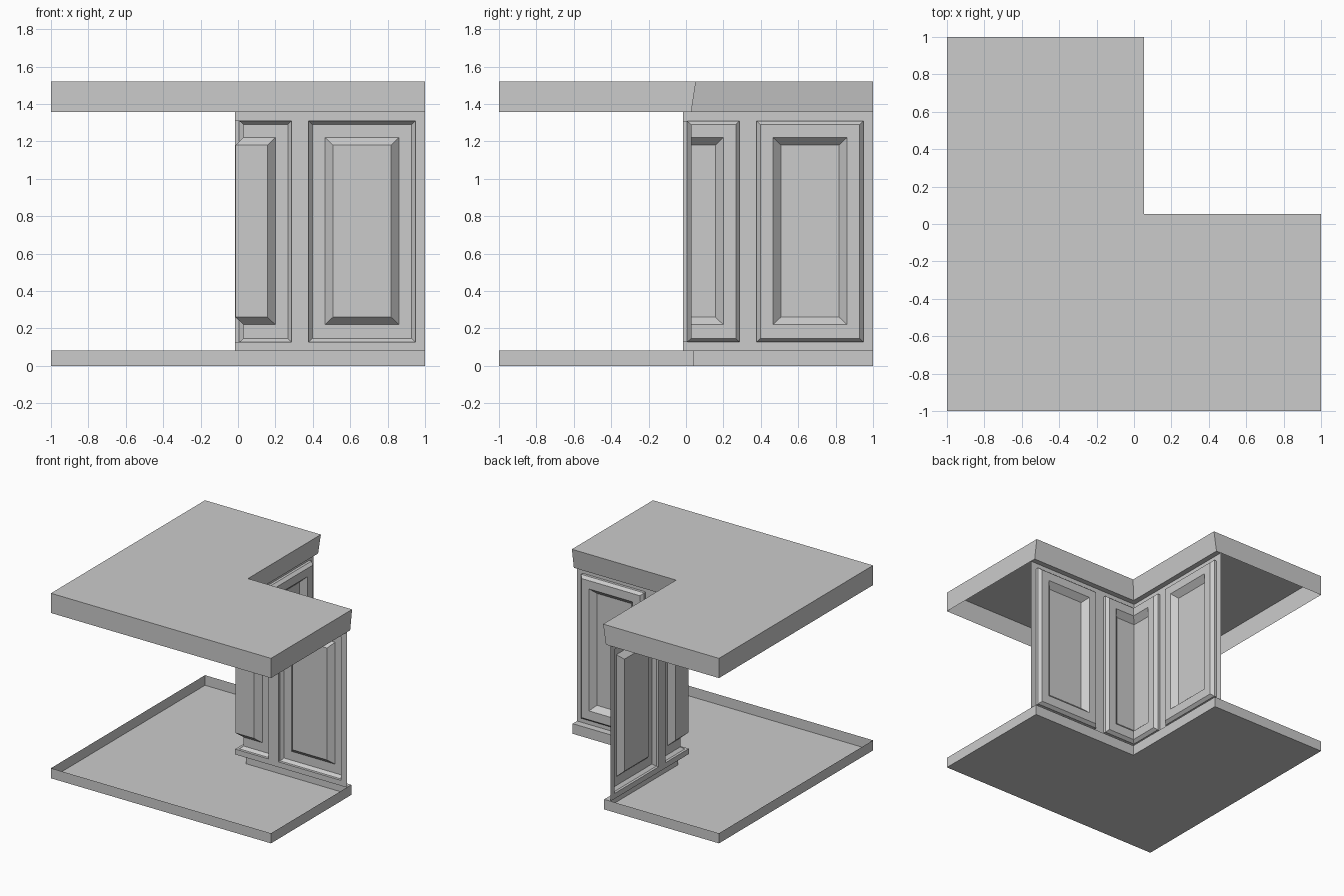
import bpy, bmesh

if "Cube" in bpy.data.objects:
    bpy.data.objects.remove(bpy.data.objects["Cube"])

Z_BASE, Z_CORNICE, Z_TOP = 0.083, 1.358, 1.52
STILE, STEP, RING, SUNK = -0.015, 0.006, 0.03, -0.014   # depths of the panelled wall
LIP_TOP, LIP_LOW, LIP_BASE = 0.053, 0.028, 0.043        # inner edge of the L outlines


def finish(name, bm):
    bmesh.ops.remove_doubles(bm, verts=bm.verts, dist=0.0005)
    mesh = bpy.data.meshes.new(name)
    bm.to_mesh(mesh)
    bm.free()
    obj = bpy.data.objects.new(name, mesh)
    bpy.context.collection.objects.link(obj)


def l_outline(bm, c, z):
    pts = [(-1, -1), (1, -1), (1, c), (c, c), (c, 1), (-1, 1)]
    return [bm.verts.new((x, y, z)) for x, y in pts]


def l_shell(name, low_c, low_z, high_c, high_z, cap_top):
    """L-shaped open tray: a rim plus one cap."""
    bm = bmesh.new()
    low, high = l_outline(bm, low_c, low_z), l_outline(bm, high_c, high_z)
    for i in range(6):
        j = (i + 1) % 6
        bm.faces.new((low[i], low[j], high[j], high[i]))
    bm.faces.new(high if cap_top else low[::-1])
    finish(name, bm)


def wall(name, swap):
    """Panelled wall; u runs along it, n is depth. swap mirrors it about x = y."""
    bm = bmesh.new()

    def face(pts):
        vs = [bm.verts.new((n, u, z) if swap else (u, n, z)) for u, n, z in pts]
        bm.faces.new(vs[::-1] if swap else vs)

    def flat(u0, u1, z0, z1, n):
        face([(u0, n, z0), (u0, n, z1), (u1, n, z1), (u1, n, z0)])

    def panel(loops, corner):
        """Nested rectangles joined by bevels; a corner panel is mitred at u = n."""
        rects = []
        for u0, u1, z0, z1, n in loops:
            a = n if corner else u0
            rects.append([(a, n, z0), (a, n, z1), (u1, n, z1), (u1, n, z0)])
        for p, q in zip(rects, rects[1:]):
            for i in range(1 if corner else 0, 4):
                j = (i + 1) % 4
                face([p[i], p[j], q[j], q[i]])
        face(rects[-1])

    def moulded(u0, u1, corner=False):
        # (inset along u, bottom z, top z, depth)
        steps = [(0, .127, 1.31, STILE), (0, .127, 1.31, STEP),
                 (.021, .147, 1.29, RING), (.087, .22, 1.222, RING),
                 (.13, .26, 1.18, SUNK)]
        panel([(u0 + d, u1 - d, z0, z1, n) for d, z0, z1, n in steps], corner)

    # flat rails and stiles around the panels
    flat(STILE, 1, Z_BASE, .127, STILE)
    flat(STILE, 1, 1.31, Z_CORNICE, STILE)
    flat(.287, .377, .127, 1.31, STILE)
    flat(.949, 1, .127, 1.31, STILE)
    # corner half-panel and full panel
    moulded(0, .287, corner=True)
    moulded(.377, .949)
    # ledges to the plinth and under the cornice
    face([(LIP_BASE, LIP_BASE, Z_BASE), (STILE, STILE, Z_BASE),
          (1, STILE, Z_BASE), (1, LIP_BASE, Z_BASE)])
    face([(STILE, STILE, Z_CORNICE), (LIP_LOW, LIP_LOW, Z_CORNICE),
          (1, LIP_LOW, Z_CORNICE), (1, STILE, Z_CORNICE)])
    finish(name, bm)


l_shell("counter_top", LIP_LOW, Z_CORNICE, LIP_TOP, Z_TOP, True)
l_shell("base_plinth", LIP_BASE, 0, LIP_BASE, Z_BASE, False)
wall("panel_wall_back", False)
wall("panel_wall_side", True)
